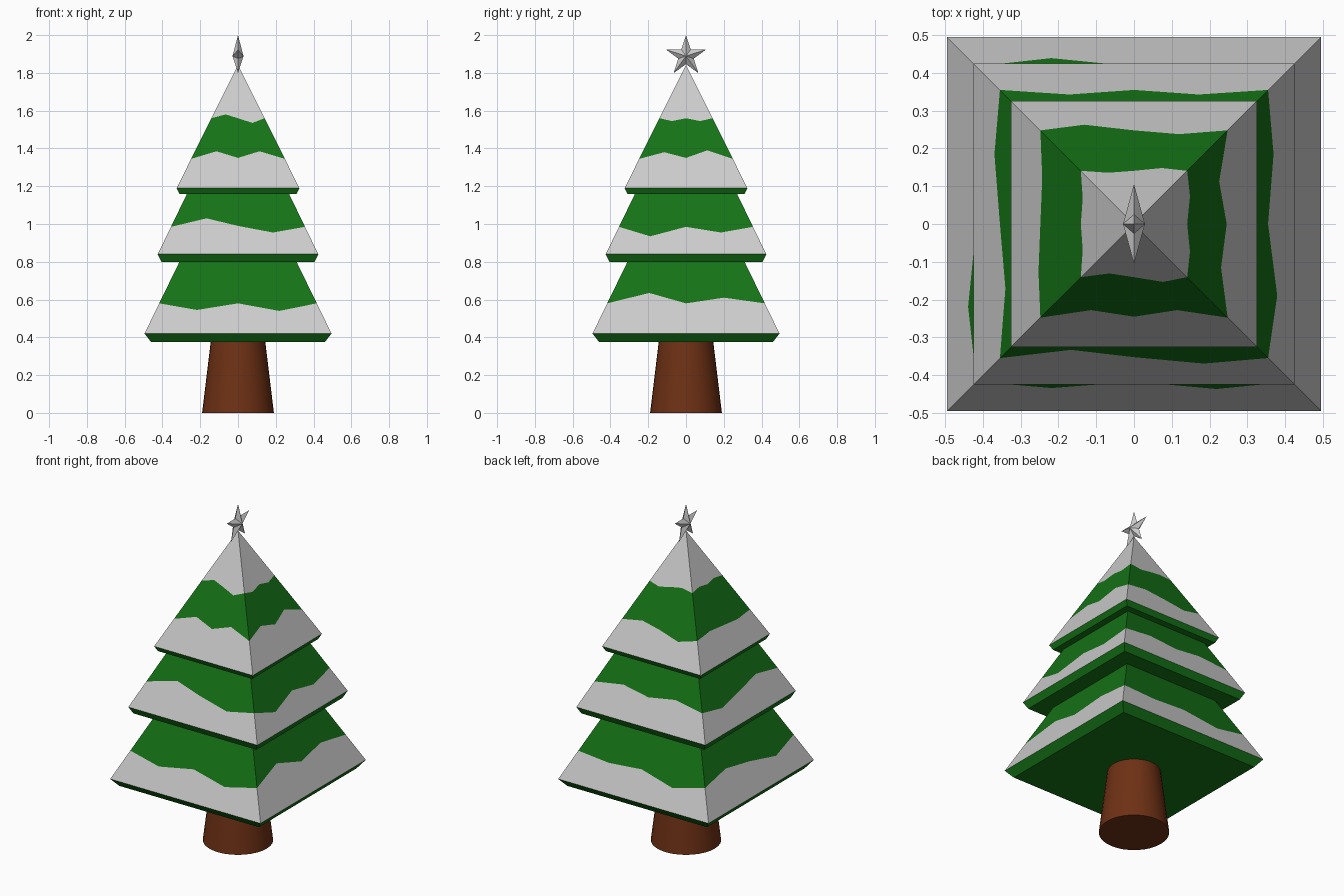
import bpy, bmesh, math
from mathutils import Vector

if "Cube" in bpy.data.objects:
    bpy.data.objects.remove(bpy.data.objects["Cube"])


def material(name, rgb):
    m = bpy.data.materials.new(name)
    m.diffuse_color = (*rgb, 1)
    m.use_nodes = True
    m.node_tree.nodes["Principled BSDF"].inputs["Base Color"].default_value = m.diffuse_color
    return m


def finish(bm, name, mat=None):
    mesh = bpy.data.meshes.new(name)
    bmesh.ops.remove_doubles(bm, verts=bm.verts, dist=1e-5)
    bm.to_mesh(mesh)
    bm.free()
    obj = bpy.data.objects.new(name, mesh)
    bpy.context.collection.objects.link(obj)
    if mat:
        mesh.materials.append(mat)
    return obj


def ring(half, z, offsets=None):
    """Square loop of 16 points, counter-clockwise from the front left corner.
    half is a number or a function of height; offsets raise/lower each point."""
    pts = []
    for i in range(16):
        side, k = divmod(i, 4)
        zz = z + (offsets[i] if offsets else 0)
        h = half(zz) if callable(half) else half
        along = (-1 + k * 0.5) * h
        x, y = along, -h
        for _ in range(side):
            x, y = -y, x
        pts.append(Vector((x, y, zz)))
    return pts


def band(bm, low, high):
    n = len(low)
    a = [bm.verts.new(p) for p in low]
    b = [bm.verts.new(p) for p in high]
    for i in range(n):
        j = (i + 1) % n
        bm.faces.new((a[i], a[j], b[j], b[i]))


green = material("needles", (0.007, 0.17, 0.008))
brown = material("bark", (0.155, 0.03, 0.007))

# Trunk
bm = bmesh.new()
bmesh.ops.create_cone(bm, cap_ends=True, segments=32, radius1=0.19,
                      radius2=0.144, depth=0.38)
bmesh.ops.translate(bm, verts=bm.verts, vec=(0, 0, 0.19))
trunk = finish(bm, "trunk", brown)
bpy.context.view_layer.objects.active = trunk
trunk.select_set(True)
bpy.ops.object.shade_smooth_by_angle(angle=math.radians(40))

# Tiers: bottom z, bottom half, eave z, eave half, top z, slope,
# snow line z and its wobble in hundredths (front, right, back, left)
tiers = [
    (0.375, 0.46, 0.42, 0.495, 0.80, 0.487, 0.58,
     (0, -3.5, 0, -4, 0, 5.5, 0, 3, 0, -1.5, 0, -4.5, 0, 3, 0, -4.5)),
    (0.80, 0.405, 0.84, 0.425, 1.16, 0.484, 0.985,
     (0, 4.5, 0.5, -3, 0, -5, 0, -3, 0, 2.5, 0, 2.5, 0, -3, 0, 3)),
    (1.16, 0.31, 1.19, 0.325, 1.56, 0.498, 1.345,
     (0, 4, 0.5, 4, 0, 3.5, 0.5, 4.5, 0, 2, 0, -3, 0, 1, 0, -1)),
]
cap_wobble = (0, 2, 0, -2.5, 0, -1.5, 0, -1.5, 0, -1.5, 0, 1, 0, 1, 0, 1)

foliage, snow = bmesh.new(), bmesh.new()
below = None
for zb, hb, ze, he, zt, slope, zs, wobble in tiers:
    def half(z):
        return he - (z - ze) * slope
    last = zt > 1.5
    bottom, eave = ring(hb, zb), ring(he, ze)
    line = ring(half, zs, [w / 100 for w in wobble])
    top = ring(half, zt, [w / 100 for w in cap_wobble] if last else None)
    # underside: full square for the lowest tier, a ledge for the others
    if below:
        band(foliage, below, bottom)
    else:
        foliage.faces.new([foliage.verts.new(p) for p in reversed(bottom)])
    band(foliage, bottom, eave)
    band(snow, eave, line)
    band(foliage, line, top)
    below = top

# Snow cap running to the tip
rim = [snow.verts.new(p) for p in below]
tip = snow.verts.new((0, 0, 1.842))
for i in range(16):
    snow.faces.new((rim[i], rim[(i + 1) % 16], tip))
finish(foliage, "foliage", green)
finish(snow, "snow")

# Faceted five-pointed star facing the sides
bm = bmesh.new()
outline = []
for i in range(10):
    r = 0.043 if i % 2 else 0.111
    a = math.radians(90 + 36 * i)
    outline.append(bm.verts.new((0, r * math.cos(a), 1.889 + r * math.sin(a))))
for x in (0.029, -0.029):
    hub = bm.verts.new((x, 0, 1.889))
    for i in range(10):
        p, q = outline[i], outline[(i + 1) % 10]
        bm.faces.new((hub, p, q) if x > 0 else (hub, q, p))
finish(bm, "star")
